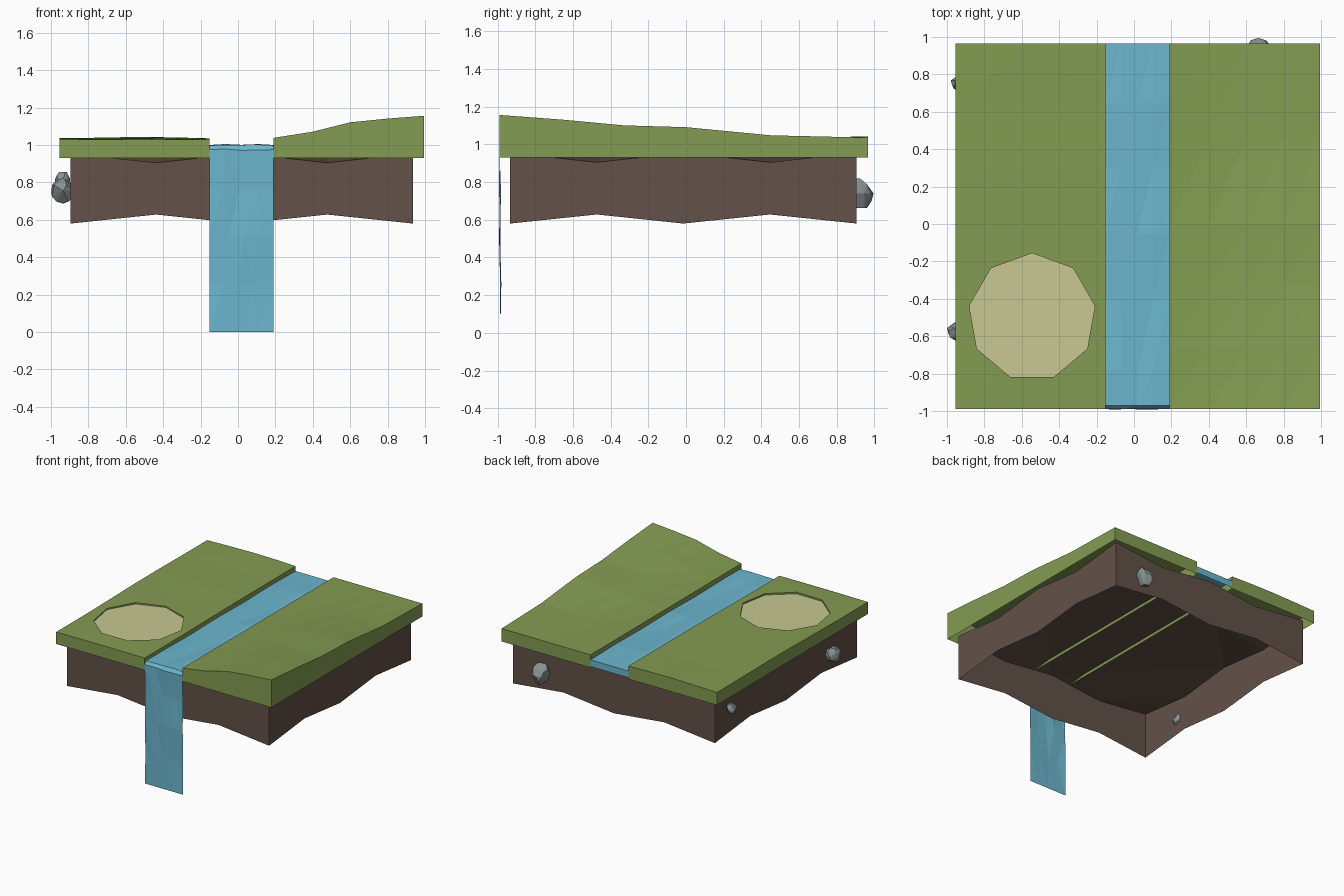
import bpy, bmesh, math, random
from mathutils import Vector

if "Cube" in bpy.data.objects:
    bpy.data.objects.remove(bpy.data.objects["Cube"])

random.seed(4)


def material(name, rgb):
    m = bpy.data.materials.new(name)
    m.diffuse_color = (*rgb, 1)
    m.use_nodes = True
    m.node_tree.nodes["Principled BSDF"].inputs["Base Color"].default_value = m.diffuse_color
    return m


GRASS = material("grass", (0.23, 0.33, 0.085))
DIRT = material("dirt", (0.125, 0.082, 0.065))
WATER = material("water", (0.15, 0.47, 0.62))
SAND = material("sand", (0.58, 0.58, 0.29))
STONE = material("stone", (0.24, 0.28, 0.28))


def finish(bm, name, mat):
    mesh = bpy.data.meshes.new(name)
    bm.to_mesh(mesh)
    bm.free()
    mesh.materials.append(mat)
    ob = bpy.data.objects.new(name, mesh)
    bpy.context.collection.objects.link(ob)
    return ob


def grid(bm, us, vs, point):
    rows = [[bm.verts.new(point(u, v)) for u in us] for v in vs]
    for a, b in zip(rows, rows[1:]):
        for i in range(len(us) - 1):
            bm.faces.new((a[i], a[i + 1], b[i + 1], b[i]))
    return rows


def drop(bm, edges, z_of):
    """Extrude boundary edges straight down to form walls."""
    new = bmesh.ops.extrude_edge_only(bm, edges=edges)["geom"]
    for v in [g for g in new if isinstance(g, bmesh.types.BMVert)]:
        v.co.z = z_of(v.co)


def triangulate(bm):
    bmesh.ops.triangulate(bm, faces=bm.faces[:])
    bmesh.ops.recalc_face_normals(bm, faces=bm.faces[:])


def lerp_table(table, t):
    for (a, za), (b, zb) in zip(table, table[1:]):
        if t <= b + 1e-6:
            return za + (zb - za) * (t - a) / (b - a)


X0, X1, Y0, Y1 = -0.955, 0.995, -0.99, 0.965   # grass outline
W0, W1 = -0.153, 0.19                          # stream banks
YS = [Y0, -0.65, -0.33, 0.0, 0.3, 0.64, Y1]

# Right bank: hill rising to the front right corner
rise = [(W1, 0.002), (0.4, 0.035), (0.6, 0.085), (0.8, 0.105), (X1, 0.12)]
fade = [(Y0, 1.0), (-0.65, 0.79), (-0.33, 0.54), (0, 0.46), (0.45, 0.1), (Y1, 0.0)]
bm = bmesh.new()
grid(bm, [p[0] for p in rise], [p[0] for p in fade],
     lambda x, y: (x, y, 1.036 + lerp_table(rise, x) * lerp_table(fade, y)))
drop(bm, [e for e in bm.edges if e.is_boundary], lambda c: 0.93)
triangulate(bm)
finish(bm, "right_bank", GRASS)

# Left bank: nearly flat, with a nine-sided sunken pit
bm = bmesh.new()
xs = [X0, -0.75, -0.55, -0.35, W0]
loop = ([(x, Y0) for x in xs] + [(W0, y) for y in YS[1:]]
        + [(x, Y1) for x in xs[-2::-1]] + [(X0, y) for y in YS[-2:0:-1]])


def left_height(x, y):
    return 1.033 + 0.006 * math.sin(5 * x + 1) * math.sin(4 * y + 1) + 0.004 * y


def ring(cx, cy, r, n=9):
    return [(cx + r * math.sin(math.tau * i / n), cy + r * math.cos(math.tau * i / n))
            for i in range(n)]


def closed(pts):
    vs = [bm.verts.new((x, y, left_height(x, y))) for x, y in pts]
    return [bm.edges.new((vs[i - 1], vs[i])) for i in range(len(vs))]


pit = ring(-0.545, -0.497, 0.341)
outer, inner = closed(loop), closed(pit)
bmesh.ops.triangle_fill(bm, use_beauty=True, edges=outer + inner, normal=(0, 0, 1))
drop(bm, outer, lambda c: 0.93)
drop(bm, inner, lambda c: 1.018)
triangulate(bm)
finish(bm, "left_bank", GRASS)

# Sand floor of the pit
bm = bmesh.new()
face = bm.faces.new([bm.verts.new((x, y, 1.02)) for x, y in pit])
face.normal_update()
if face.normal.z < 0:
    face.normal_flip()
finish(bm, "sand_patch", SAND)

# Soil block: zigzag rim top and bottom, open underneath
DX = [-0.895 + 1.83 * i / 4 for i in range(5)]
DY = [-0.933 + 1.838 * i / 4 for i in range(5)]


def nearest(vals, t):
    return min(range(5), key=lambda i: abs(vals[i] - t))


def zigzag(x, y):
    return (nearest(DX, x) + nearest(DY, y)) % 2


bm = bmesh.new()
grid(bm, DX, DY, lambda x, y: (
    x, y, 0.955 if x not in (DX[0], DX[4]) and y not in (DY[0], DY[4])
    else 0.955 - 0.05 * zigzag(x, y)))
drop(bm, [e for e in bm.edges if e.is_boundary],
     lambda c: 0.58 + 0.048 * zigzag(c.x, c.y))
triangulate(bm)
finish(bm, "soil_block", DIRT)

# Stream surface with waterfall at the front and a short lip at the back
path = [(-0.985, 0.0), (-0.98, 0.26), (-0.987, 0.52), (-0.985, 0.76), (-0.99, 0.975),
        (-0.97, 0.998), (-0.78, 1.0), (-0.4, 0.994), (-0.05, 1.0), (0.3, 0.995),
        (0.65, 1.0), (Y1, 0.995), (Y1, 0.94)]
bm = bmesh.new()
rows = grid(bm, [W0 + (W1 - W0) * i / 4 for i in range(5)], path,
            lambda x, p: (x, p[0], p[1]))
for k, row in enumerate(rows):
    for v in row[1:-1]:
        if 0 < k < 4:
            v.co += Vector((random.uniform(-.02, .02), random.uniform(-.008, .004), 0))
        elif 4 <= k < 11:
            v.co.z += random.uniform(-.006, .006)
triangulate(bm)
finish(bm, "stream_and_waterfall", WATER)

# Stones stuck in the soil walls
for i, (pos, size) in enumerate([((-0.935, -0.575, 0.755), (0.067, 0.06, 0.068)),
                                 ((-0.938, 0.755, 0.818), (0.043, 0.04, 0.044)),
                                 ((0.665, 0.925, 0.74), (0.072, 0.07, 0.092))]):
    bm = bmesh.new()
    bmesh.ops.create_icosphere(bm, subdivisions=2, radius=1)
    bmesh.ops.delete(bm, geom=random.sample(bm.verts[:], 18), context="VERTS")
    for f in bm.faces[:]:
        bm.faces.remove(f)
    hull = bmesh.ops.convex_hull(bm, input=bm.verts[:])
    for v in bm.verts:
        v.co = Vector(pos) + Vector(a * b for a, b in zip(v.co, size))
    bmesh.ops.delete(bm, geom=[e for e in bm.edges if not e.link_faces], context="EDGES")
    bmesh.ops.recalc_face_normals(bm, faces=bm.faces[:])
    finish(bm, f"stone_{i + 1}", STONE)
